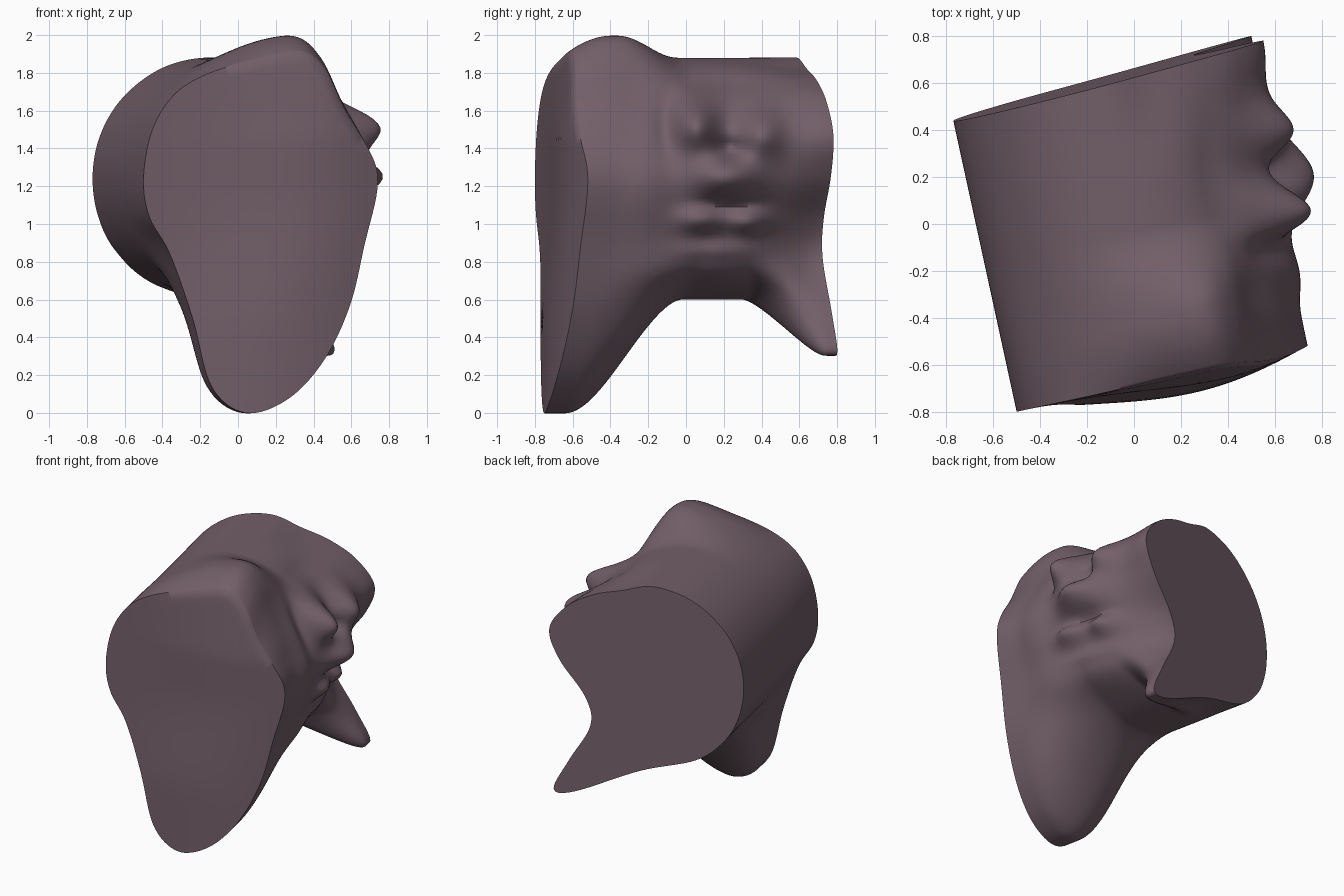
import bpy, bmesh, math
from mathutils import Vector

cube = bpy.data.objects.get("Cube")
if cube:
    bpy.data.objects.remove(cube, do_unlink=True)

AROUND, ALONG, CAP = 160, 110, 12
# Outlines (x, z) of the two end faces, clockwise from the left point
FRONT = [(-.5, 1.24), (-.46, 1.48), (-.36, 1.66), (-.2, 1.8), (0, 1.91),
         (.2, 1.98), (.36, 1.99), (.47, 1.89), (.56, 1.7), (.68, 1.46),
         (.74, 1.22), (.67, .89), (.59, .56), (.45, .27), (.26, .07),
         (.04, 0), (-.14, .14), (-.24, .5), (-.36, .84), (-.47, 1.04)]
BACK = [(-.77, 1.24), (-.74, 1.44), (-.65, 1.62), (-.51, 1.76), (-.34, 1.85),
        (-.13, 1.88), (.06, 1.82), (.25, 1.76), (.43, 1.65), (.55, 1.47),
        (.48, 1.26), (.3, 1.02), (.26, .82), (.4, .55), (.5, .33),
        (.36, .33), (-.08, .55), (-.46, .69), (-.65, .86), (-.74, 1.04)]
# Lumps and creases on the side: y, z, height, y size, z size
LUMPS = [(.06, 1.52, .19, .11, .13), (.4, 1.48, .15, .12, .13),
         (.22, 1.25, .17, .18, .11), (.23, 1.4, -.07, .07, .05),
         (.22, 1.1, -.05, .17, .04), (.08, 1.02, .08, .12, .07),
         (.33, 1.01, .07, .1, .06), (.15, .86, .03, .2, .05),
         (.15, .74, .1, .3, .12), (-.2, 1.15, .03, .12, .3),
         (.2, 1.76, -.03, .25, .06), (-.1, 1.52, -.04, .06, .15)]


def smooth(a, b, t):
    t = min(1, max(0, (t - a) / (b - a)))
    return t * t * (3 - 2 * t)


def sample(points, f):
    """Closed Catmull-Rom curve at fraction f."""
    n = len(points)
    i, t = int(f * n), f * n % 1
    a, b, c, d = (Vector(points[(i + j) % n]) for j in (-1, 0, 1, 2))
    return .5 * (2 * b + (c - a) * t + (2 * a - 5 * b + 4 * c - d) * t ** 2
                 + (3 * b - a - 3 * c + d) * t ** 3)


def front_plane(x, z):
    """Slanted end face, bulging most in the lower flap."""
    across = min(1, max(0, (x + .5) / 1.24))
    low = 1 - smooth(.4, 1.2, z)
    bulge = (.06 + .03 * low) * math.sin(math.pi * across ** (2 - .6 * low))
    return -.8 + .226 * (x + .5) - bulge * min(1, max(0, (1.95 - z) / .5))


def back_plane(x, z):
    return .44 + .263 * (x + .77) + .03 * (1.24 - z)


def on_plane(x, z, plane):
    return Vector((x, plane(x, z), z))


def ellipse(cx, f, plane):
    a = math.pi - math.tau * f
    return on_plane(cx + .625 * math.cos(a), 1.24 + .64 * math.sin(a), plane)


def skin(f, t):
    """Barrel blended into the front flap and the back horn."""
    top = smooth(.1, .25, f) * (1 - smooth(.4, .5, f))
    under = smooth(.55, .72, f)
    p0, p1 = ellipse(.125, f, front_plane), ellipse(-.145, f, back_plane)
    q0 = on_plane(*sample(FRONT, f), front_plane)
    q1 = on_plane(*sample(BACK, f), back_plane)
    wf = 1 - smooth(.08 + .12 * top, .53 - .03 * top, t)
    wb = smooth(.64 + .12 * under, 1 - .04 * under, t)
    p = p0.lerp(p1, t) + (q0 - p0) * wf + (q1 - p1) * wb
    p.z -= .085 * top * (1 - min(1, t / .18)) ** 2
    # Side lumps, only where the skin faces +x
    side = smooth(.3, .38, f) * (1 - smooth(.64, .74, f))
    side *= smooth(.05, .2, t) * (1 - smooth(.85, .98, t))
    for y, z, h, sy, sz in LUMPS:
        p.x += side * h * math.exp(-((p.y - y) / sy) ** 2 - ((p.z - z) / sz) ** 2)
    return p


bm = bmesh.new()
rings = [[bm.verts.new(skin(k / AROUND, j / ALONG)) for k in range(AROUND)]
         for j in range(ALONG + 1)]


def cap(ring, cx, cz, plane):
    """Concentric rings closing one end; returned from the rim inward."""
    out = [ring]
    for j in range(1, CAP):
        s = 1 - j / CAP
        row = [on_plane(cx + (v.co.x - cx) * s, cz + (v.co.z - cz) * s, plane)
               for v in ring]
        out.append([bm.verts.new(p) for p in row])
    centre = bm.verts.new(on_plane(cx, cz, plane))
    for k in range(AROUND):
        bm.faces.new((out[-1][k - 1], out[-1][k], centre))
    return out


front = cap(rings[0], .1, 1.15, front_plane)
back = cap(rings[-1], -.14, 1.08, back_plane)
for strip in (rings, front, back):
    for a, b in zip(strip, strip[1:]):
        for k in range(AROUND):
            bm.faces.new((a[k - 1], a[k], b[k], b[k - 1]))
bmesh.ops.recalc_face_normals(bm, faces=bm.faces)

mesh = bpy.data.meshes.new("flared_body")
bm.to_mesh(mesh)
bm.free()
body = bpy.data.objects.new("flared_body", mesh)
bpy.context.collection.objects.link(body)

# Single muted mauve colour
mat = bpy.data.materials.new("muted_mauve")
mat.use_nodes = True
colour = (.17, .115, .14, 1)
mat.diffuse_color = colour
mat.node_tree.nodes["Principled BSDF"].inputs["Base Color"].default_value = colour
mesh.materials.append(mat)

bpy.ops.object.select_all(action='DESELECT')
body.select_set(True)
bpy.context.view_layer.objects.active = body
bpy.ops.object.shade_smooth_by_angle(angle=math.radians(60))
